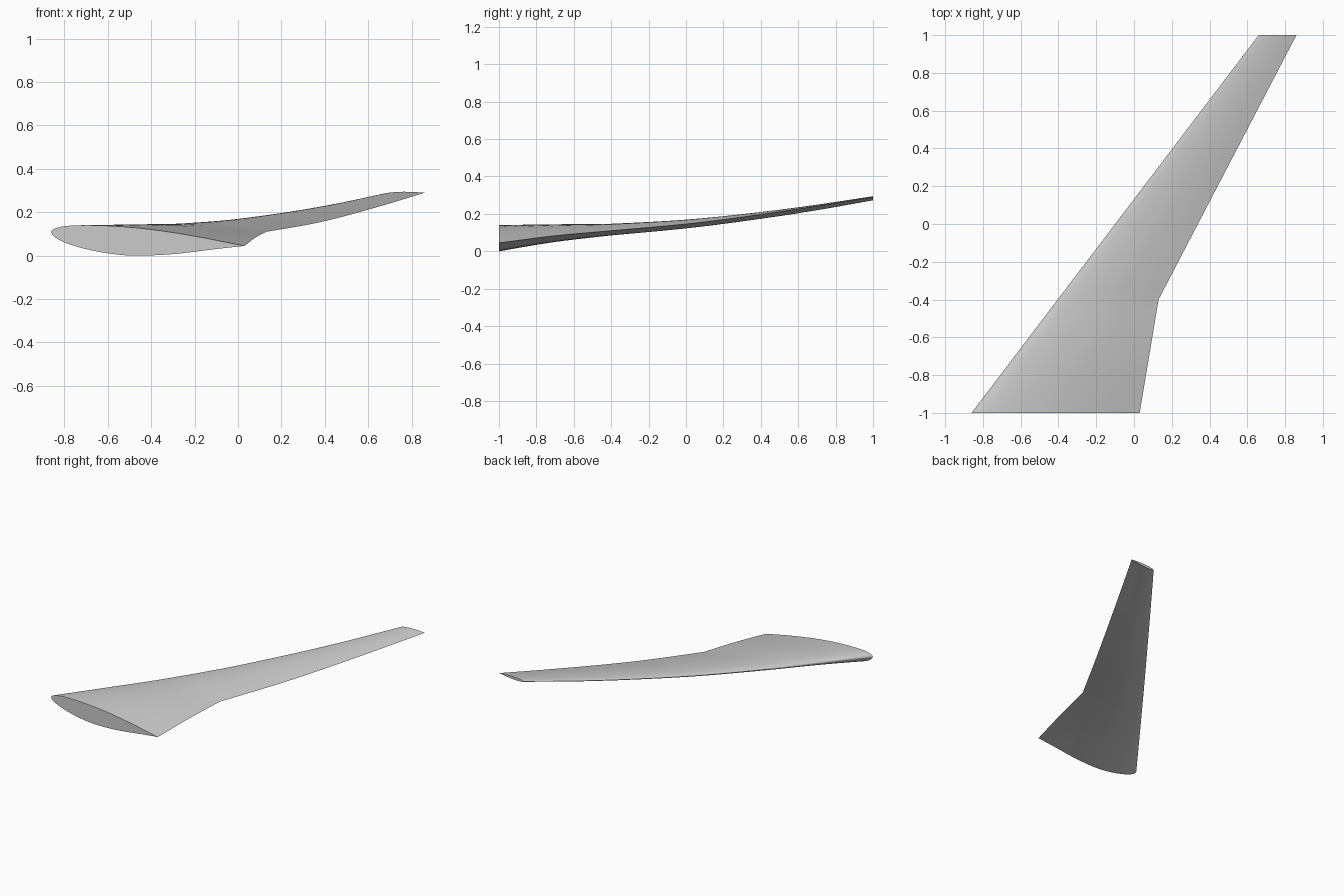
import bpy, bmesh, math

cube = bpy.data.objects.get("Cube")
if cube:
    bpy.data.objects.remove(cube, do_unlink=True)

# Paint
paint = bpy.data.materials.new("light grey")
paint.use_nodes = True
colour = (0.6, 0.6, 0.6, 1)
paint.diffuse_color = colour
paint.node_tree.nodes["Principled BSDF"].inputs["Base Color"].default_value = colour


def smooth(points, t):
    """Smooth curve through (position, value) points."""
    n = len(points)
    slope = [(points[min(i + 1, n - 1)][1] - points[max(i - 1, 0)][1]) /
             (points[min(i + 1, n - 1)][0] - points[max(i - 1, 0)][0]) for i in range(n)]
    i = max(k for k in range(n - 1) if points[k][0] <= t or k == 0)
    (a, p), (b, q) = points[i], points[i + 1]
    h = b - a
    s = (t - a) / h
    return ((2 * s**3 - 3 * s**2 + 1) * p + (s**3 - 2 * s**2 + s) * h * slope[i]
            + (3 * s**2 - 2 * s**3) * q + (s**3 - s**2) * h * slope[i + 1])


# Heights along the span
LEAD_Z = [(-1, .11), (-.7, .116), (-.4, .123), (0, .146), (.4, .188), (.7, .229), (1, .279)]
TRAIL_Z = [(-1, .045), (-.7, .083), (-.4, .11), (0, .146), (.3, .183), (.7, .242), (1, .29)]
BELLY = [(-1, 1), (-.7, .79), (-.4, .66), (0, .57), (1, .52)]
# Section depth above and below the chord, against the square root of chord position
UPPER = [(0, 0), (.1, .014), (.26, .034), (.42, .047), (.56, .053), (.72, .05), (.87, .03), (1, 0)]
LOWER = [(0, 0), (.1, .02), (.26, .05), (.42, .076), (.55, .091), (.66, .092), (.8, .068), (.92, .028), (1, 0)]


def section(y, steps=28):
    """Closed aerofoil outline at one point of the span."""
    lead = -.86 + .76 * (y + 1)
    trail = .03 + .1 * (y + 1) / .6 if y < -.4 else .13 + .73 * (y + .4) / 1.4
    chord = trail - lead
    z0, z1, belly = (smooth(c, y) for c in (LEAD_Z, TRAIL_Z, BELLY))

    def point(s, depth):
        u = s * s
        return (lead + u * chord, y, z0 + (z1 - z0) * u + depth * chord)

    params = [(1 - math.cos(math.pi * i / steps)) / 2 for i in range(steps + 1)]
    top = [point(s, smooth(UPPER, s)) for s in reversed(params)]
    bottom = [point(s, -belly * smooth(LOWER, s)) for s in params[1:-1]]
    return top + bottom


# Wing skin lofted through the sections, with flat root and tip
bm = bmesh.new()
spans = [-1 + .05 * i for i in range(41)]
rings = [[bm.verts.new(p) for p in section(y)] for y in spans]
for a, b in zip(rings, rings[1:]):
    for i in range(len(a)):
        j = (i + 1) % len(a)
        bm.faces.new((a[i], a[j], b[j], b[i]))
bm.faces.new(rings[0])
bm.faces.new(rings[-1])
bmesh.ops.recalc_face_normals(bm, faces=bm.faces)
mesh = bpy.data.meshes.new("wing")
bm.to_mesh(mesh)
bm.free()
mesh.materials.append(paint)

wing = bpy.data.objects.new("wing", mesh)
bpy.context.collection.objects.link(wing)
bpy.context.view_layer.objects.active = wing
wing.select_set(True)
bpy.ops.object.shade_smooth_by_angle(angle=math.radians(35))
